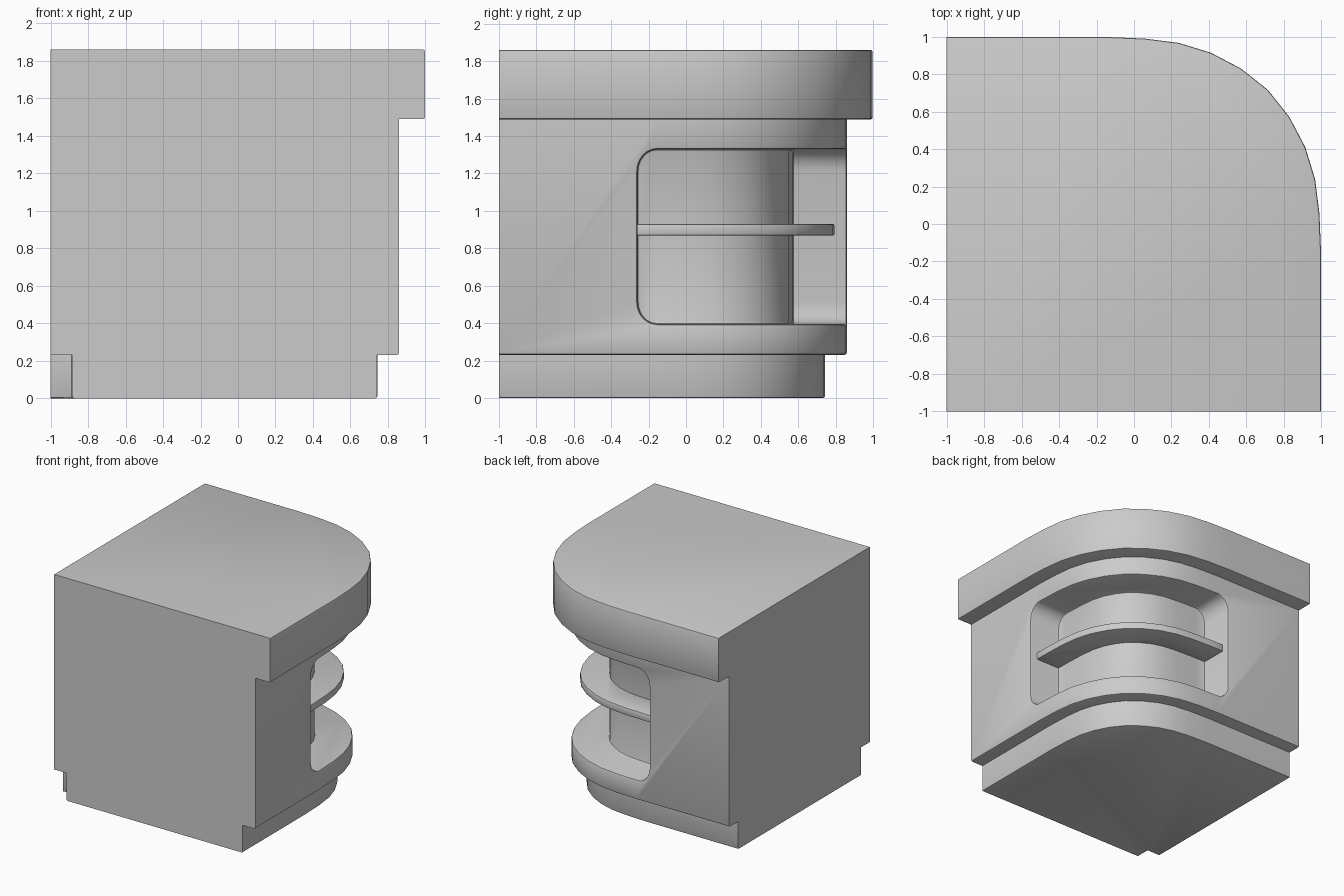
import bpy, bmesh
from mathutils import Vector

if "Cube" in bpy.data.objects:
    bpy.data.objects.remove(bpy.data.objects["Cube"])

# Rounded corner of the counter top: half is measured, half is mirrored on the diagonal
HALF = [(-0.15, 0.998), (0.06, 0.989), (0.24, 0.966), (0.41, 0.914), (0.57, 0.83)]
ARC = HALF + [(0.715, 0.715)] + [(y, x) for x, y in reversed(HALF)]


def path(offset, lim):
    """Outer edge moved inward by offset, running between x = lim and y = lim."""
    pts = [Vector(p) for p in [(-1, 0.998)] + ARC + [(0.998, -1)]]
    res = []
    for a, b, c in zip(pts, pts[1:], pts[2:]):
        d1, d2 = (b - a).normalized(), (c - b).normalized()
        n = (Vector((-d1.y, d1.x)) + Vector((-d2.y, d2.x))).normalized()
        res.append((b.x - n.x * offset, b.y - n.y * offset))
    e = 0.998 - offset
    return [(lim, e)] + res + [(e, lim)]


def prism(outline, z0, z1):
    bm = bmesh.new()
    face = bm.faces.new([bm.verts.new((x, y, z0)) for x, y in outline])
    ext = bmesh.ops.extrude_face_region(bm, geom=[face])["geom"]
    for v in ext:
        if isinstance(v, bmesh.types.BMVert):
            v.co.z = z1
    bmesh.ops.recalc_face_normals(bm, faces=bm.faces[:])
    return bm


def soften(bm, width, skip_z=None):
    """Bevel sharp edges, leaving the flat cut sides and hidden joints alone."""
    def on(e, axis, val):
        return all(abs(v.co[axis] - val) < 1e-4 for v in e.verts)
    edges = [e for e in bm.edges
             if len(e.link_faces) == 2 and e.calc_face_angle(0) > 0.75
             and not on(e, 0, -1) and not on(e, 1, -1)
             and not (skip_z is not None and on(e, 2, skip_z))]
    bmesh.ops.bevel(bm, geom=edges, offset=width, segments=2, profile=0.5,
                    affect='EDGES', clamp_overlap=True)


def make(name, bm):
    me = bpy.data.meshes.new(name)
    bm.to_mesh(me)
    bm.free()
    ob = bpy.data.objects.new(name, me)
    bpy.context.collection.objects.link(ob)
    return ob


def activate(ob):
    bpy.ops.object.select_all(action='DESELECT')
    ob.select_set(True)
    bpy.context.view_layer.objects.active = ob


# Counter top
bm = prism(path(0, -1) + [(-1, -1)], 1.49, 1.86)
soften(bm, 0.01)
top = make("counter_top", bm)

# Recessed base with a small notch in the inner corner
N = -0.885
bm = prism(path(0.255, -1) + [(N, -1), (N, N), (-1, N)], 0, 0.23)
soften(bm, 0.01, 0.23)
base = make("base", bm)

# Body
body = make("body", prism(path(0.138, -1) + [(-1, -1)], 0.23, 1.49))

# Niche cutter with rounded ends
L = -0.26
bm = prism(path(0, L) + path(0.428, L)[::-1], 0.395, 1.33)
ends = [e for e in bm.edges
        if abs(e.verts[0].co.z - e.verts[1].co.z) < 1e-4
        and any(all(abs(v.co[i] - L) < 1e-4 for v in e.verts) for i in (0, 1))]
bmesh.ops.bevel(bm, geom=ends, offset=0.12, segments=6, profile=0.5, affect='EDGES')
cutter = make("niche_cutter", bm)
cutter.hide_render = True

activate(body)
mod = body.modifiers.new("niche", 'BOOLEAN')
mod.operation = 'DIFFERENCE'
mod.solver = 'EXACT'
mod.object = cutter
bpy.ops.object.modifier_apply(modifier=mod.name)
bpy.data.objects.remove(cutter)
bm = bmesh.new()
bm.from_mesh(body.data)
bmesh.ops.remove_doubles(bm, verts=bm.verts[:], dist=1e-5)
soften(bm, 0.014, 1.49)
bm.to_mesh(body.data)
bm.free()

# Curved shelf inside the niche
bm = prism(path(0.205, L - 0.01) + path(0.44, L - 0.01)[::-1], 0.868, 0.93)
soften(bm, 0.008)
shelf = make("niche_shelf", bm)

for ob in (top, base, body, shelf):
    activate(ob)
    bpy.ops.object.shade_smooth_by_angle(angle=0.6)
